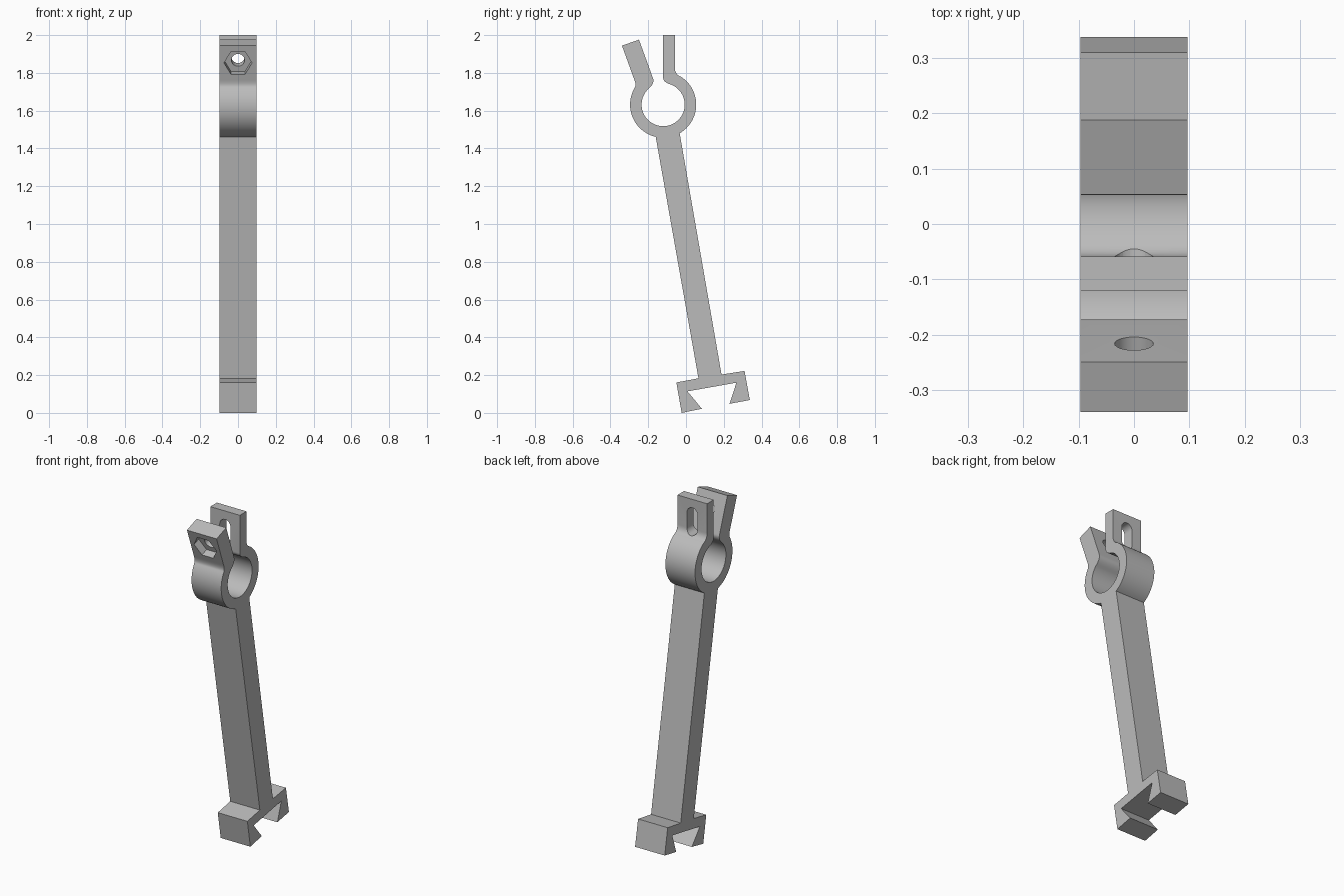
import bpy, bmesh
from math import sin, cos, radians
from mathutils import Matrix, Vector

if "Cube" in bpy.data.objects:
    bpy.data.objects.remove(bpy.data.objects["Cube"])

HALF = 0.097                      # half the width of the bracket
RING = Vector((-0.121, 1.632))    # ring centre (y, z)
R_OUT, R_IN = 0.175, 0.114
TILT = radians(20)                # lean of the front tab

grey = bpy.data.materials.new("plain grey")
grey.use_nodes = True
grey.diffuse_color = (0.5, 0.5, 0.5, 1)
grey.node_tree.nodes["Principled BSDF"].inputs["Base Color"].default_value = (0.5, 0.5, 0.5, 1)


def arc(centre, r, start, end, steps):
    angles = [radians(start + (end - start) * i / steps) for i in range(steps + 1)]
    return [(centre[0] + r * cos(a), centre[1] + r * sin(a)) for a in angles]


def fillet(p, c, q, steps=8):
    p, c, q = Vector(p), Vector(c), Vector(q)
    ts = [i / steps for i in range(steps + 1)]
    return [tuple(p * (1 - t) ** 2 + c * 2 * t * (1 - t) + q * t * t) for t in ts]


def prism(name, points, near, far, matrix):
    """Extrude a 2D outline along its local z, then place it."""
    bm = bmesh.new()
    face = bm.faces.new([bm.verts.new((a, b, near)) for a, b in points])
    grown = bmesh.ops.extrude_face_region(bm, geom=[face])["geom"]
    verts = [g for g in grown if isinstance(g, bmesh.types.BMVert)]
    bmesh.ops.translate(bm, verts=verts, vec=(0, 0, far - near))
    bmesh.ops.transform(bm, matrix=matrix, verts=bm.verts)
    bmesh.ops.recalc_face_normals(bm, faces=bm.faces)
    mesh = bpy.data.meshes.new(name)
    bm.to_mesh(mesh)
    bm.free()
    mesh.materials.append(grey)
    obj = bpy.data.objects.new(name, mesh)
    bpy.context.collection.objects.link(obj)
    return obj


# Side outline: dovetail foot, arm, then the split ring with its two tabs
foot = [(-0.161 + 0.227, 0.183), (-0.051, 0.161), (-0.023, 0.0), (0.084, 0.022),
        (0.008, 0.114), (0.267, 0.160), (0.230, 0.048), (0.338, 0.068),
        (0.310, 0.222), (0.188, 0.203)]
outer_back = arc(RING, R_OUT, -60, 57, 32)
inner = arc(RING, R_IN, 428, 136, 72)
outer_front = arc(RING, R_OUT, 149, 257, 32)
back_tab = (fillet(outer_back[-1], (-0.058, 1.79), (-0.059, 1.826))
            + [(-0.059, 2.0), (-0.121, 2.0)]
            + fillet((-0.121, 1.775), (-0.121, 1.75), inner[0]))
front_tab = (fillet(inner[-1], (-0.163, 1.745), (-0.175, 1.772))
             + [(-0.249, 1.976), (-0.339, 1.944)]
             + fillet((-0.274, 1.765), (-0.262, 1.735), outer_front[0]))
outline = foot + outer_back[:-1] + back_tab + inner[1:-1] + front_tab + outer_front[1:]

side_on = Matrix(((0, 0, 1, 0), (1, 0, 0, 0), (0, 1, 0, 0), (0, 0, 0, 1)))
clamp = prism("clamp_bracket", outline, -HALF, HALF, side_on)

# Cutters: slot in the back tab, bolt hole and nut pocket in the front tab
slot_shape = arc((0, 1.915), 0.035, 0, 180, 16) + arc((0, 1.825), 0.035, 180, 360, 16)
slot = prism("slot_cutter", slot_shape, -0.05, 0.15, Matrix.Rotation(radians(90), 4, 'X'))
tab_place = (Matrix.Translation((0, -0.216, 1.885))
             @ Matrix.Rotation(radians(90) + TILT, 4, 'X'))
bolt_hole = prism("bolt_hole_cutter", arc((0, 0), 0.035, 0, 345, 23), -0.03, 0.15, tab_place)
nut_pocket = prism("nut_pocket_cutter", arc((0, 0), 0.074, 0, 300, 5), 0.05, 0.15, tab_place)

bpy.context.view_layer.objects.active = clamp
clamp.select_set(True)
for cutter in (slot, bolt_hole, nut_pocket):
    cutter.hide_render = True
    mod = clamp.modifiers.new(cutter.name, 'BOOLEAN')
    mod.operation = 'DIFFERENCE'
    mod.solver = 'EXACT'
    mod.object = cutter
    bpy.ops.object.modifier_apply(modifier=mod.name)
    bpy.data.objects.remove(cutter)

bpy.ops.object.shade_smooth_by_angle(angle=radians(25))
